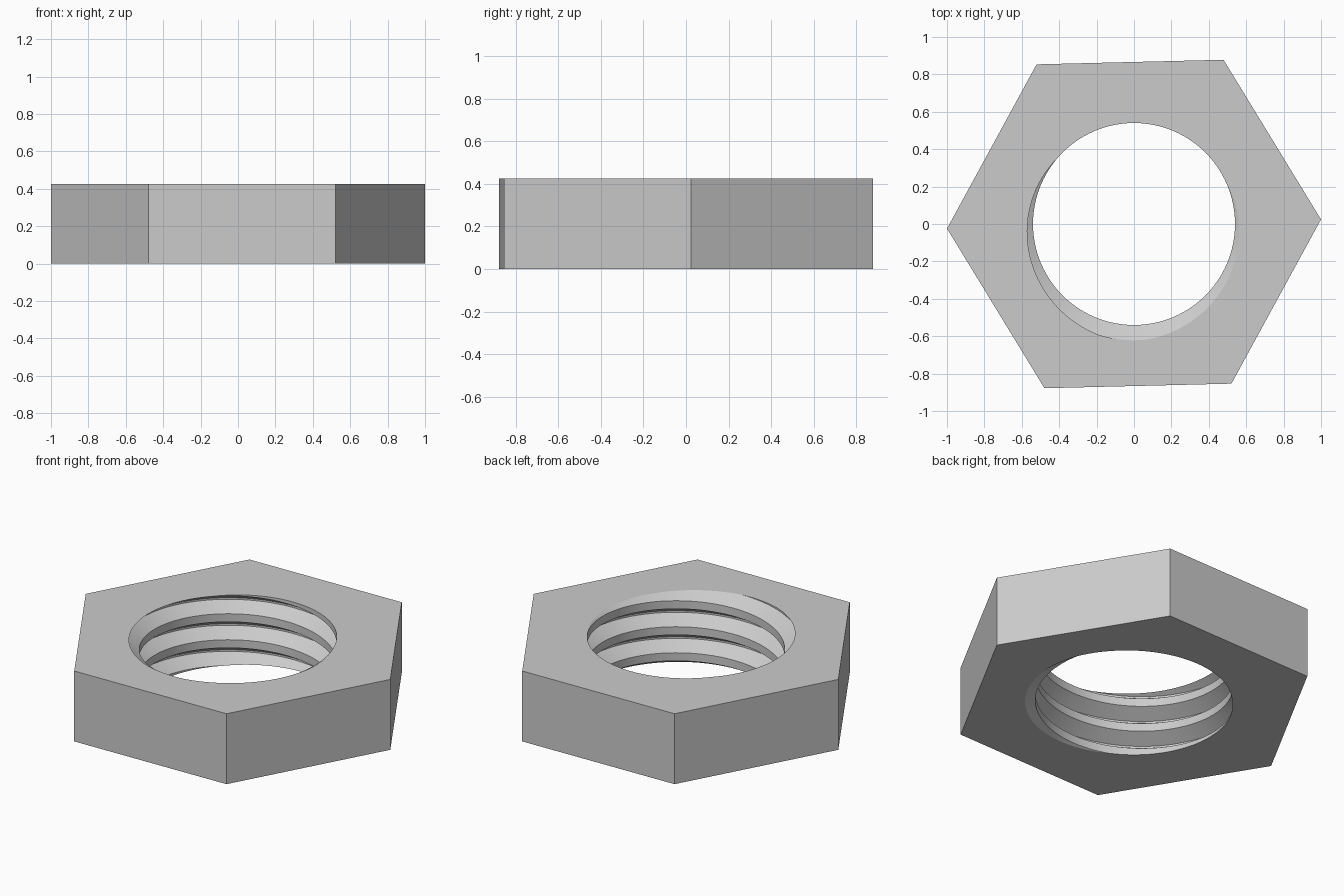
import bpy, bmesh, math
from mathutils import Vector

cube = bpy.data.objects.get("Cube")
if cube:
    bpy.data.objects.remove(cube)

HEIGHT = 0.425
HEX_RADIUS = 1.0
HEX_TURN = math.radians(1.4)
CREST, ROOT = 0.54, 0.622      # thread radii
PITCH = 0.157
STEPS = 96                     # segments per turn
START = 84 / 360               # where a crest meets the top face, in turns

# One pitch of the thread: (height as a fraction of the pitch, radius)
profile = [(-0.155, CREST), (0.155, CREST), (0.467, ROOT), (0.533, ROOT), (0.845, CREST)]

bm = bmesh.new()

# Helical thread surface, longer than the nut at both ends
rows = []
for i in range(-5 * STEPS, 2 * STEPS + 1):
    turn = i / STEPS
    a = turn * math.tau
    rows.append([bm.verts.new((r * math.cos(a), r * math.sin(a),
                               HEIGHT + PITCH * (turn - START + f)))
                 for f, r in profile])
for low, high in zip(rows, rows[1:]):
    for j in range(len(profile) - 1):
        bm.faces.new((low[j], high[j], high[j + 1], low[j + 1]))
bmesh.ops.remove_doubles(bm, verts=bm.verts[:], dist=1e-4)

# Trim the thread to the thickness of the nut
for z, direction in ((0, -1), (HEIGHT, 1)):
    bmesh.ops.bisect_plane(bm, geom=bm.verts[:] + bm.edges[:] + bm.faces[:], dist=1e-5,
                           plane_co=(0, 0, z), plane_no=(0, 0, direction), clear_outer=True)


# Hexagonal outline at a given height, with the flat ring filled in
def flat_ring(z):
    rim = [e for e in bm.edges if e.is_boundary and all(abs(v.co.z - z) < 1e-4 for v in e.verts)]
    corners = []
    for k in range(6):
        a = HEX_TURN + k * math.tau / 6
        corners.append(bm.verts.new((HEX_RADIUS * math.cos(a), HEX_RADIUS * math.sin(a), z)))
    outline = [bm.edges.new((corners[k], corners[(k + 1) % 6])) for k in range(6)]
    bmesh.ops.triangle_fill(bm, use_beauty=True, edges=rim + outline, normal=Vector((0, 0, 1)))
    return corners


bottom = flat_ring(0)
top = flat_ring(HEIGHT)

# Six wrench flats
for k in range(6):
    n = (k + 1) % 6
    bm.faces.new((bottom[k], bottom[n], top[n], top[k]))
bmesh.ops.recalc_face_normals(bm, faces=bm.faces[:])

mesh = bpy.data.meshes.new("hex_nut")
bm.to_mesh(mesh)
bm.free()
nut = bpy.data.objects.new("hex_nut", mesh)
bpy.context.collection.objects.link(nut)

# Plain grey metal
grey = bpy.data.materials.new("light_grey")
grey.use_nodes = True
colour = (0.6, 0.6, 0.6, 1)
grey.diffuse_color = colour
grey.node_tree.nodes["Principled BSDF"].inputs["Base Color"].default_value = colour
mesh.materials.append(grey)

bpy.ops.object.select_all(action='DESELECT')
nut.select_set(True)
bpy.context.view_layer.objects.active = nut
bpy.ops.object.shade_smooth_by_angle(angle=math.radians(25))
